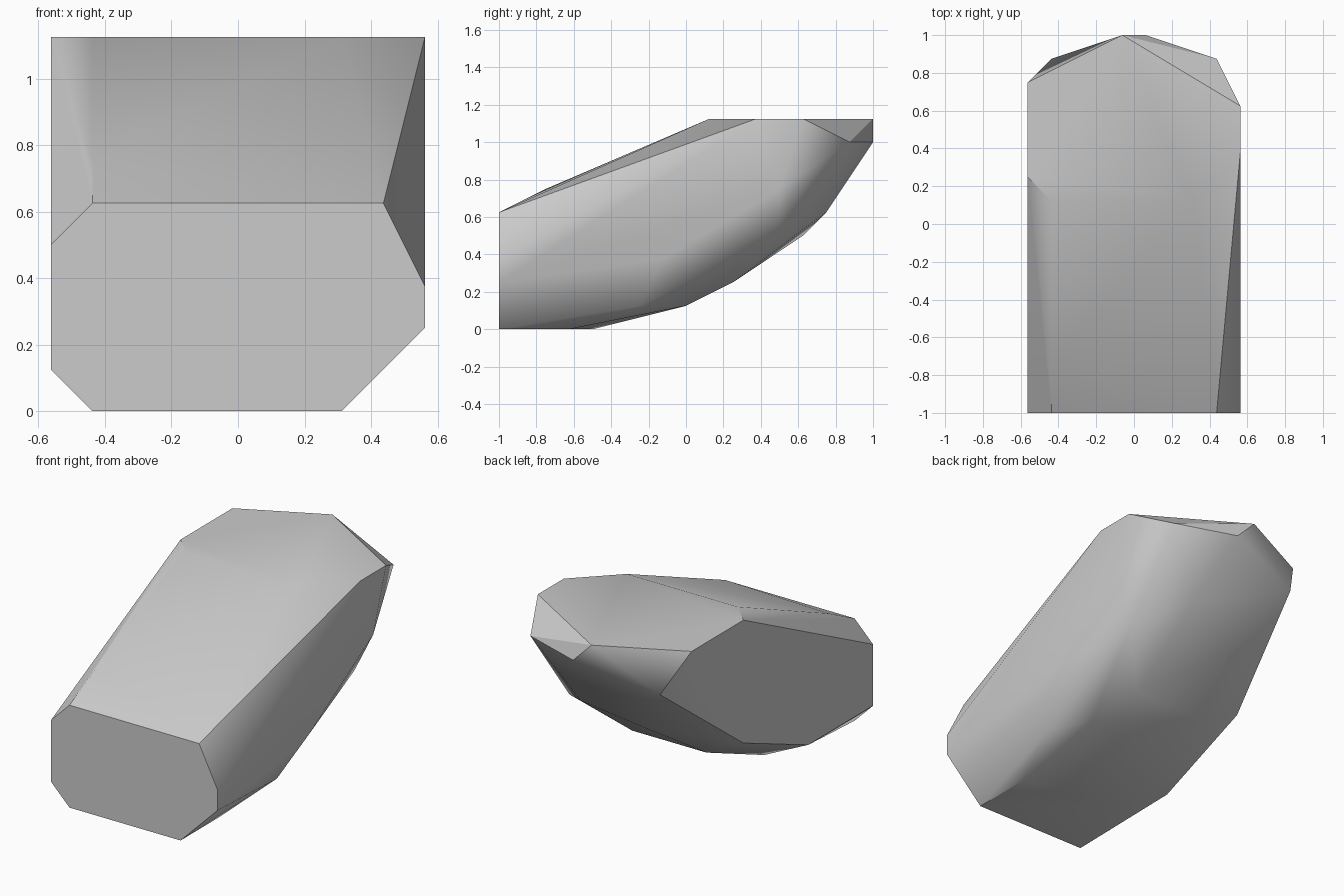
import bpy
import bmesh
import math

# Remove the default object
default_cube = bpy.data.objects.get("Cube")
if default_cube:
    bpy.data.objects.remove(default_cube, do_unlink=True)

UNIT = 1 / 8          # the stone is carved on a grid of eighths
HALF_WIDTH = 4.5
HALF_LENGTH = 8

# Corner positions (across, up) at each station from front to back
stations = {
    0: [(0, 4), (1, 5), (8, 5), (9, 3), (9, 2), (7, 0), (1, 0), (0, 1)],
    2: [(1, 6)],
    3: [(7, 0)],
    4: [(2, 0)],
    5: [(0, 1)],
    6: [(8, 1)],
    7: [(9, 3), (1, 1)],
    8: [(7, 1)],
    9: [(1, 9), (7, 9)],
    10: [(0, 9), (0, 3), (2, 2), (6, 2)],
    11: [(9, 9)],
    12: [(9, 6), (8, 4)],
    13: [(9, 9), (3, 4)],
    14: [(0, 9), (6, 5)],
    15: [(1, 7), (8, 8)],
    16: [(4, 9), (5, 8)],
}


def make_material(name, colour):
    """Flat material with the same colour in viewport and render."""
    material = bpy.data.materials.new(name)
    material.use_nodes = True
    material.diffuse_color = colour
    shader = next(n for n in material.node_tree.nodes if n.type == 'BSDF_PRINCIPLED')
    shader.inputs["Base Color"].default_value = colour
    return material


def make_hull(name, sections, material):
    """Wrap a convex faceted skin around the corners of all sections."""
    bm = bmesh.new()
    for station, corners in sections.items():
        for across, up in corners:
            bm.verts.new(((across - HALF_WIDTH) * UNIT,
                          (station - HALF_LENGTH) * UNIT,
                          up * UNIT))
    hull = bmesh.ops.convex_hull(bm, input=bm.verts)
    unused = {e for e in hull["geom_interior"] + hull["geom_unused"]
              if isinstance(e, bmesh.types.BMVert)}
    bmesh.ops.delete(bm, geom=list(unused), context='VERTS')

    # Merge triangles that lie in one plane into single facets
    bmesh.ops.dissolve_limit(bm, angle_limit=math.radians(1),
                             verts=bm.verts, edges=bm.edges)
    bmesh.ops.recalc_face_normals(bm, faces=bm.faces)

    mesh = bpy.data.meshes.new(name)
    bm.to_mesh(mesh)
    bm.free()
    mesh.materials.append(material)
    obj = bpy.data.objects.new(name, mesh)
    bpy.context.collection.objects.link(obj)
    return obj


# Faceted stone block
grey = make_material("stone grey", (0.6, 0.6, 0.6, 1))
stone = make_hull("stone_block", stations, grey)

# Soft shading across shallow facets, crisp at the hard edges
bpy.ops.object.select_all(action='DESELECT')
stone.select_set(True)
bpy.context.view_layer.objects.active = stone
bpy.ops.object.shade_smooth_by_angle(angle=math.radians(30))
weighted = stone.modifiers.new("Weighted normals", 'WEIGHTED_NORMAL')
weighted.keep_sharp = True
